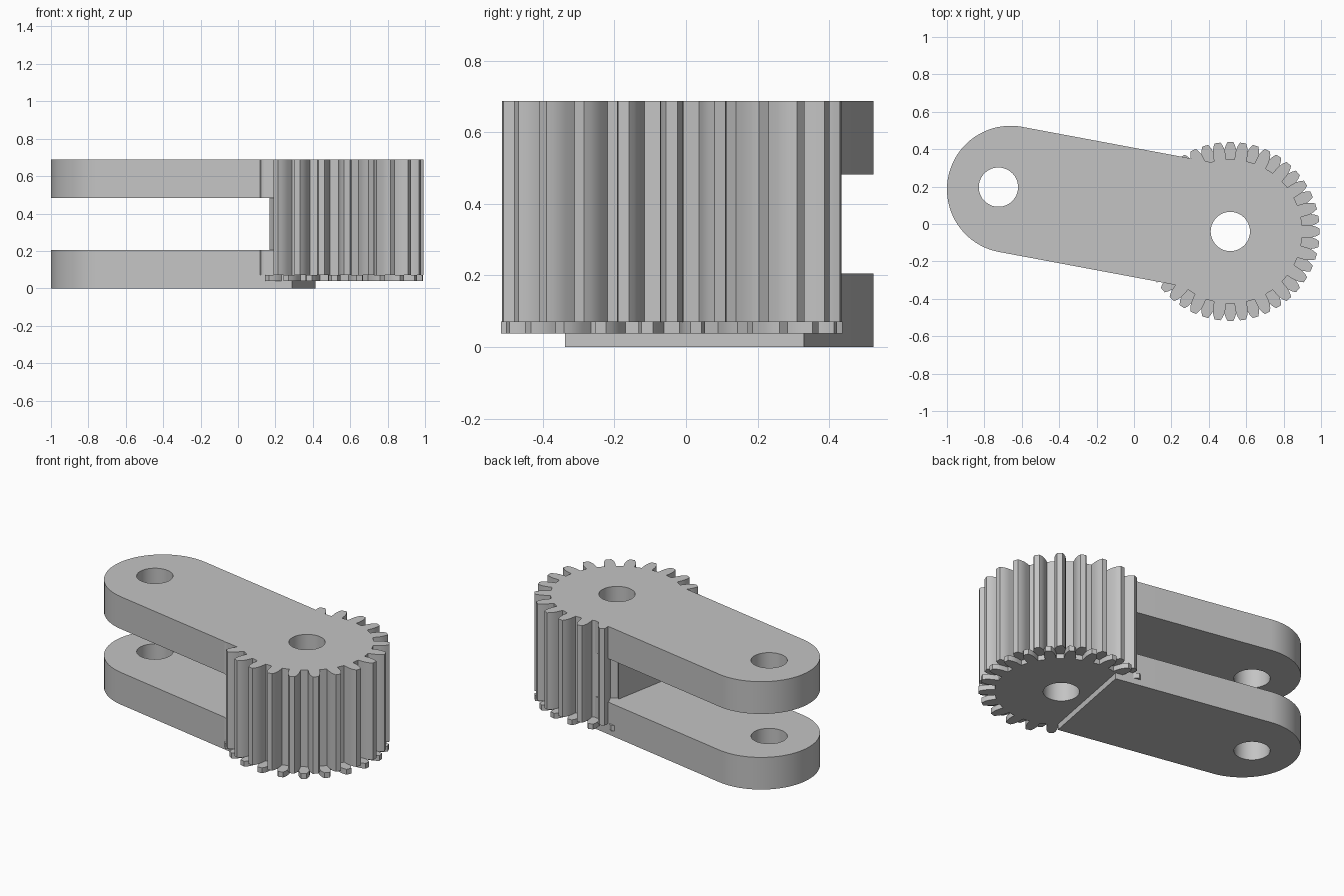
import bpy
import bmesh
from math import cos, sin, pi, radians, hypot
from mathutils import Matrix, Vector

cube = bpy.data.objects.get("Cube")
if cube:
    bpy.data.objects.remove(cube, do_unlink=True)

TILT = radians(-10.6)               # heading of the arms, seen from above
END = Vector((-0.66, 0.185, 0))     # centre of the rounded arm end
GEAR = Vector((0.515, -0.04, 0))    # gear axis
TOP = 0.688
ARM_RADIUS, BORE = 0.34, 0.105
TEETH = 22

grey = bpy.data.materials.new("plain_grey")
grey.use_nodes = True
colour = (0.55, 0.55, 0.55, 1)
grey.diffuse_color = colour
grey.node_tree.nodes["Principled BSDF"].inputs["Base Color"].default_value = colour


def prism(name, outline, z0, z1, place=Matrix()):
    """Extrude a closed 2D outline from z0 to z1."""
    bm = bmesh.new()
    face = bm.faces.new([bm.verts.new((x, y, z0)) for x, y in outline])
    ext = bmesh.ops.extrude_face_region(bm, geom=[face])
    top = [v for v in ext["geom"] if isinstance(v, bmesh.types.BMVert)]
    bmesh.ops.translate(bm, verts=top, vec=(0, 0, z1 - z0))
    bmesh.ops.recalc_face_normals(bm, faces=bm.faces)
    bm.transform(place)
    mesh = bpy.data.meshes.new(name)
    bm.to_mesh(mesh)
    bm.free()
    mesh.materials.append(grey)
    obj = bpy.data.objects.new(name, mesh)
    bpy.context.collection.objects.link(obj)
    return obj


def arc(radius, start, end, steps):
    return [(radius * cos(start + (end - start) * i / steps),
             radius * sin(start + (end - start) * i / steps)) for i in range(steps + 1)]


def activate(obj):
    bpy.ops.object.select_all(action='DESELECT')
    obj.select_set(True)
    bpy.context.view_layer.objects.active = obj


def cut(obj, cutter):
    """Subtract the cutter and discard it."""
    cutter.hide_render = True
    mod = obj.modifiers.new("cut", 'BOOLEAN')
    mod.operation, mod.solver, mod.object = 'DIFFERENCE', 'EXACT', cutter
    activate(obj)
    bpy.ops.object.modifier_apply(modifier=mod.name)
    bpy.data.objects.remove(cutter, do_unlink=True)


def drill(obj, place):
    cut(obj, prism("drill", arc(BORE, 0, 2 * pi, 48)[:-1], -1, 2, place))


def smooth(obj):
    activate(obj)
    bpy.ops.object.shade_smooth_by_angle(angle=radians(25))


def gear_outline(phase):
    # Half of one tooth flank: radius and half width, root to tip
    flank = [(0.385, 0.033), (0.42, 0.033), (0.44, 0.031), (0.46, 0.025), (0.478, 0.016)]
    tooth = [(r, -w) for r, w in flank] + [(r, w) for r, w in reversed(flank)]
    points = []
    for i in range(TEETH):
        a = 2 * pi * (i + phase) / TEETH
        for r, w in tooth:
            x = (r * r - w * w) ** 0.5
            points.append((x * cos(a) - w * sin(a), x * sin(a) + w * cos(a)))
    return points


arm_place = Matrix.Translation(END) @ Matrix.Rotation(TILT, 4, 'Z')
gear_place = Matrix.Translation(GEAR)

# Two parallel arms with a pivot hole near the round end
arm_outline = arc(ARM_RADIUS, pi / 2, 3 * pi / 2, 40) + [(1.03, -ARM_RADIUS), (1.03, ARM_RADIUS)]
for name, z0, z1 in (("lower_arm", 0, 0.205), ("upper_arm", 0.482, TOP)):
    arm = prism(name, arm_outline, z0, z1, arm_place)
    drill(arm, arm_place @ Matrix.Translation((-0.066, 0, 0)))
    smooth(arm)

# Tall gear with a flat wall between the arms
gear = prism("tall_gear", gear_outline(0), 0.07, TOP, gear_place)
slot = [(0, -0.6), (0.903, -0.6), (0.903, 0.6), (0, 0.6)]
cut(gear, prism("slot", slot, 0.205, 0.482, arm_place))
drill(gear, gear_place)
smooth(gear)

# Thin gear below it, turned by half a tooth
base_gear = prism("base_gear", gear_outline(0.5), 0.038, 0.072, gear_place)
drill(base_gear, gear_place)
smooth(base_gear)
